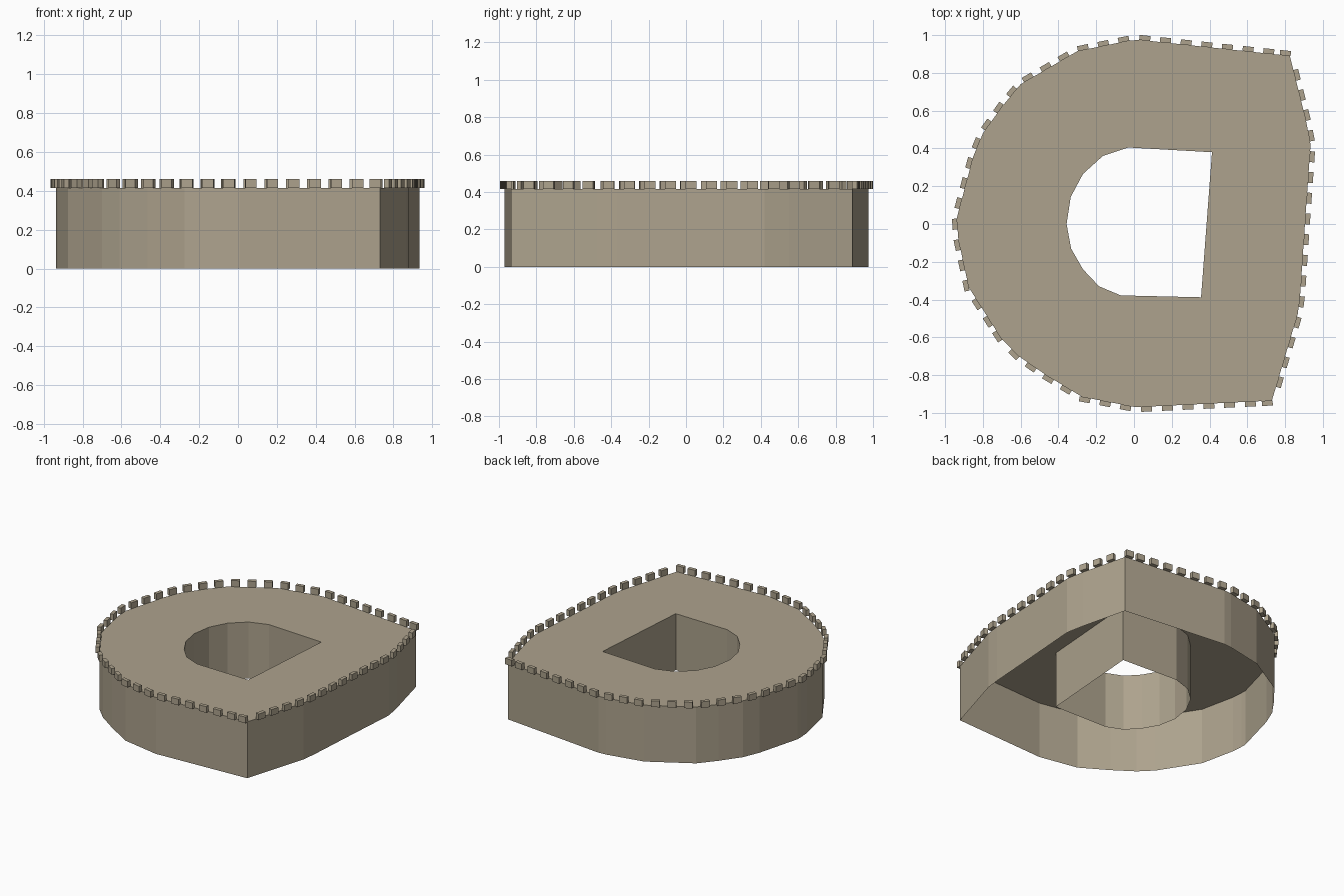
import bpy, bmesh
from mathutils import Vector, Matrix

if "Cube" in bpy.data.objects:
    bpy.data.objects.remove(bpy.data.objects["Cube"])

TOP = 0.415
OUTER = [(-0.936, 0.0), (-0.93, -0.08), (-0.875, -0.335), (-0.70, -0.61), (-0.61, -0.70),
         (-0.465, -0.80), (-0.275, -0.915), (0.01, -0.97), (0.73, -0.935), (0.867, -0.475),
         (0.88, -0.37), (0.905, 0.0), (0.935, 0.42), (0.91, 0.55), (0.825, 0.89),
         (0.03, 0.975), (-0.03, 0.97), (-0.30, 0.915), (-0.60, 0.74), (-0.70, 0.62),
         (-0.80, 0.48), (-0.85, 0.36), (-0.936, 0.04)]
HOLE = [(-0.03, 0.405), (-0.165, 0.36), (-0.27, 0.265), (-0.335, 0.143), (-0.357, 0.0),
        (-0.333, -0.13), (-0.27, -0.24), (-0.185, -0.33), (-0.07, -0.378),
        (0.355, -0.388), (0.413, 0.38)]

stone = bpy.data.materials.new("stone")
stone.diffuse_color = (0.42, 0.365, 0.268, 1)
stone.use_nodes = True
stone.node_tree.nodes["Principled BSDF"].inputs["Base Color"].default_value = stone.diffuse_color


def to_object(bm, name):
    mesh = bpy.data.meshes.new(name)
    bm.to_mesh(mesh)
    bm.free()
    mesh.materials.append(stone)
    obj = bpy.data.objects.new(name, mesh)
    bpy.context.collection.objects.link(obj)


# Hollow building shell: flat roof with a courtyard hole, walls, open underside
bm = bmesh.new()
rim = []
for ring in (OUTER, HOLE):
    top = [bm.verts.new((x, y, TOP)) for x, y in ring]
    low = [bm.verts.new((x, y, 0)) for x, y in ring]
    for i in range(len(ring)):
        j = (i + 1) % len(ring)
        bm.faces.new((low[i], low[j], top[j], top[i]))
        rim.append(bm.edges.get((top[i], top[j])))
bmesh.ops.triangle_fill(bm, edges=rim, use_beauty=True)
bmesh.ops.recalc_face_normals(bm, faces=bm.faces[:])
if any(f.normal.z < -0.5 for f in bm.faces):
    bmesh.ops.reverse_faces(bm, faces=bm.faces[:])
to_object(bm, "ring_shell")

# Small cornice blocks evenly spaced along the outer edge
pts = [Vector((x, y, 0)) for x, y in OUTER]
segs = list(zip(pts, pts[1:] + pts[:1]))
total = sum((b - a).length for a, b in segs)
COUNT = 58
bm = bmesh.new()
for k in range(COUNT):
    dist = k * total / COUNT
    for a, b in segs:
        length = (b - a).length
        if dist <= length:
            break
        dist -= length
    if length > 0.3:  # keep blocks from overhanging the sharp corners
        dist = min(max(dist, 0.025), length - 0.025)
    t = (b - a).normalized()
    n = Vector((t.y, -t.x, 0))
    c = a + t * dist + n * 0.0125 + Vector((0, 0, 0.4375))
    rot = Matrix((t, -n, (0, 0, 1))).transposed().to_4x4()
    bmesh.ops.create_cube(bm, size=1, matrix=Matrix.Translation(c) @ rot
                          @ Matrix.Diagonal((0.058, 0.027, 0.045, 1)))
to_object(bm, "cornice_blocks")
